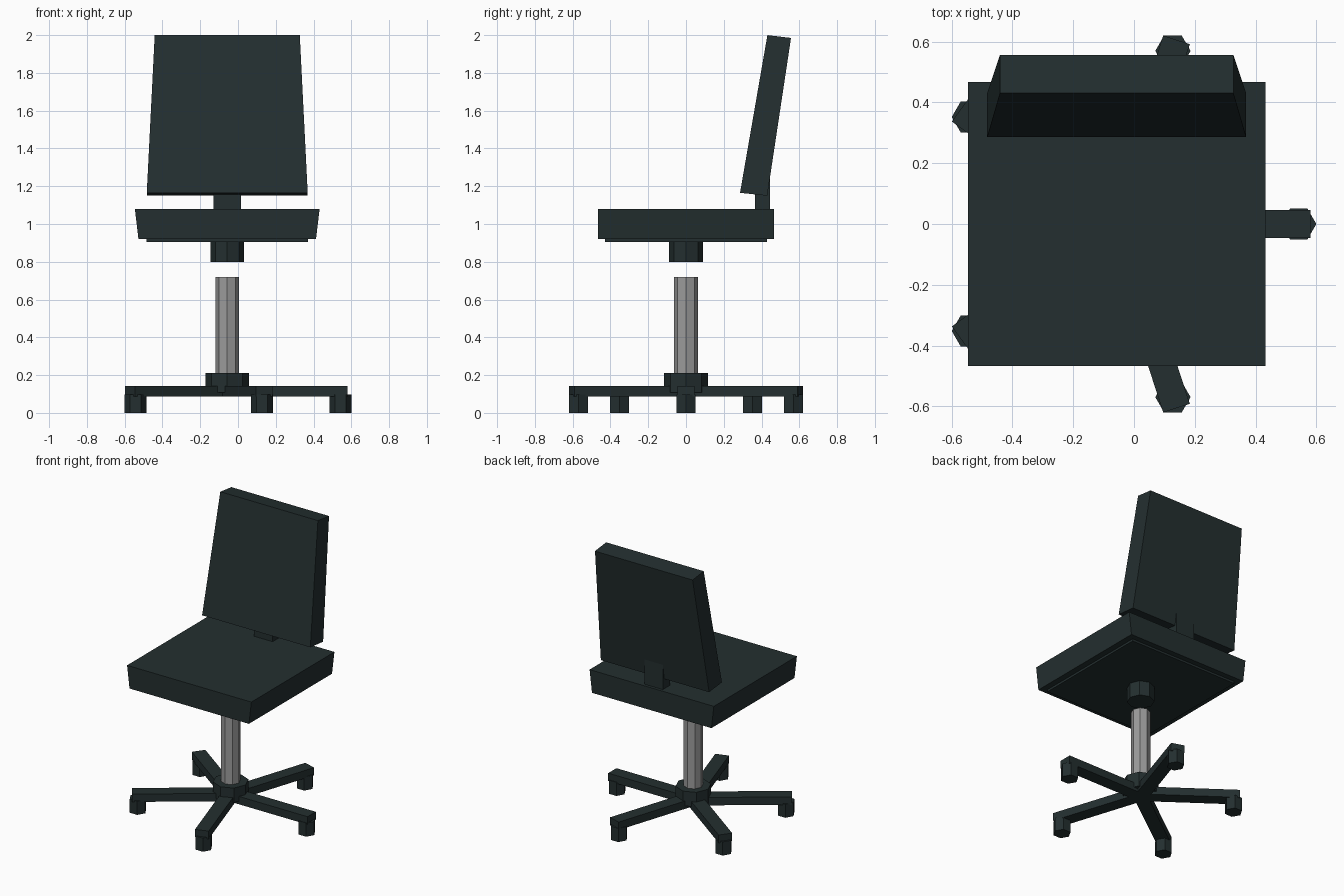
import bpy, bmesh, math
from mathutils import Matrix

if "Cube" in bpy.data.objects:
    bpy.data.objects.remove(bpy.data.objects["Cube"])

CX = -0.057          # swivel axis of the chair


def material(name, rgb):
    m = bpy.data.materials.new(name)
    m.diffuse_color = (*rgb, 1)
    m.use_nodes = True
    m.node_tree.nodes["Principled BSDF"].inputs["Base Color"].default_value = m.diffuse_color
    return m


DARK = material("dark slate", (0.017, 0.028, 0.029))
STEEL = material("grey steel", (0.33, 0.33, 0.33))


def finish(name, bm, mat):
    bmesh.ops.recalc_face_normals(bm, faces=bm.faces)
    me = bpy.data.meshes.new(name)
    bm.to_mesh(me)
    bm.free()
    me.materials.append(mat)
    ob = bpy.data.objects.new(name, me)
    bpy.context.collection.objects.link(ob)
    return ob


def block(name, bottom, top, mat=DARK):
    """Tapered block; each end is (half width, y front, z front, y back, z back)."""
    bm = bmesh.new()
    rings = []
    for hw, yf, zf, yb, zb in (bottom, top):
        rings.append([bm.verts.new(p) for p in (
            (CX - hw, yf, zf), (CX + hw, yf, zf), (CX + hw, yb, zb), (CX - hw, yb, zb))])
    lo, hi = rings
    bm.faces.new(lo[::-1])
    bm.faces.new(hi)
    for i in range(4):
        j = (i + 1) % 4
        bm.faces.new((lo[i], lo[j], hi[j], hi[i]))
    return finish(name, bm, mat)


def prism(name, x, y, z0, z1, radius, sides, mat=DARK):
    """Upright prism with a corner pointing along +x."""
    bm = bmesh.new()
    ring = [bm.verts.new((x + radius * math.cos(math.tau * i / sides),
                          y + radius * math.sin(math.tau * i / sides), z0))
            for i in range(sides)]
    face = bm.faces.new(ring)
    ext = bmesh.ops.extrude_face_region(bm, geom=[face], use_keep_orig=True)
    top = [v for v in ext["geom"] if isinstance(v, bmesh.types.BMVert)]
    bmesh.ops.translate(bm, verts=top, vec=(0, 0, z1 - z0))
    return finish(name, bm, mat)


# seat cushion, underplate and socket
block("seat", (0.47, -0.467, 0.92, 0.467, 0.92), (0.489, -0.467, 1.08, 0.467, 1.08))
block("seat_underplate", (0.427, -0.428, 0.905, 0.428, 0.905),
      (0.427, -0.428, 0.93, 0.428, 0.93))
prism("seat_socket", CX, 0, 0.80, 0.91, 0.089, 8)

# leaning backrest and its bracket
block("backrest", (0.426, 0.286, 1.165, 0.43, 1.15), (0.384, 0.431, 2.0, 0.556, 1.985))
block("back_bracket", (0.073, 0.366, 1.0, 0.446, 1.0), (0.073, 0.366, 1.256, 0.446, 1.256))

# gas column and hub
prism("column", CX, 0, 0.15, 0.72, 0.063, 8, STEEL)
prism("base_hub", CX, 0, 0.108, 0.212, 0.116, 8)

# five legs with hexagonal casters
for k in range(5):
    a = math.tau * k / 5
    bm = bmesh.new()
    bmesh.ops.create_cube(bm, size=1)
    bmesh.ops.transform(bm, verts=bm.verts, matrix=(
        Matrix.Translation((CX, 0, 0.115)) @ Matrix.Rotation(a, 4, "Z")
        @ Matrix.Translation((0.3185, 0, 0)) @ Matrix.Diagonal((0.637, 0.092, 0.056, 1))))
    finish(f"leg_{k + 1}", bm, DARK)
    prism(f"caster_{k + 1}", CX + 0.599 * math.cos(a), 0.599 * math.sin(a),
          0, 0.097, 0.058, 6)
